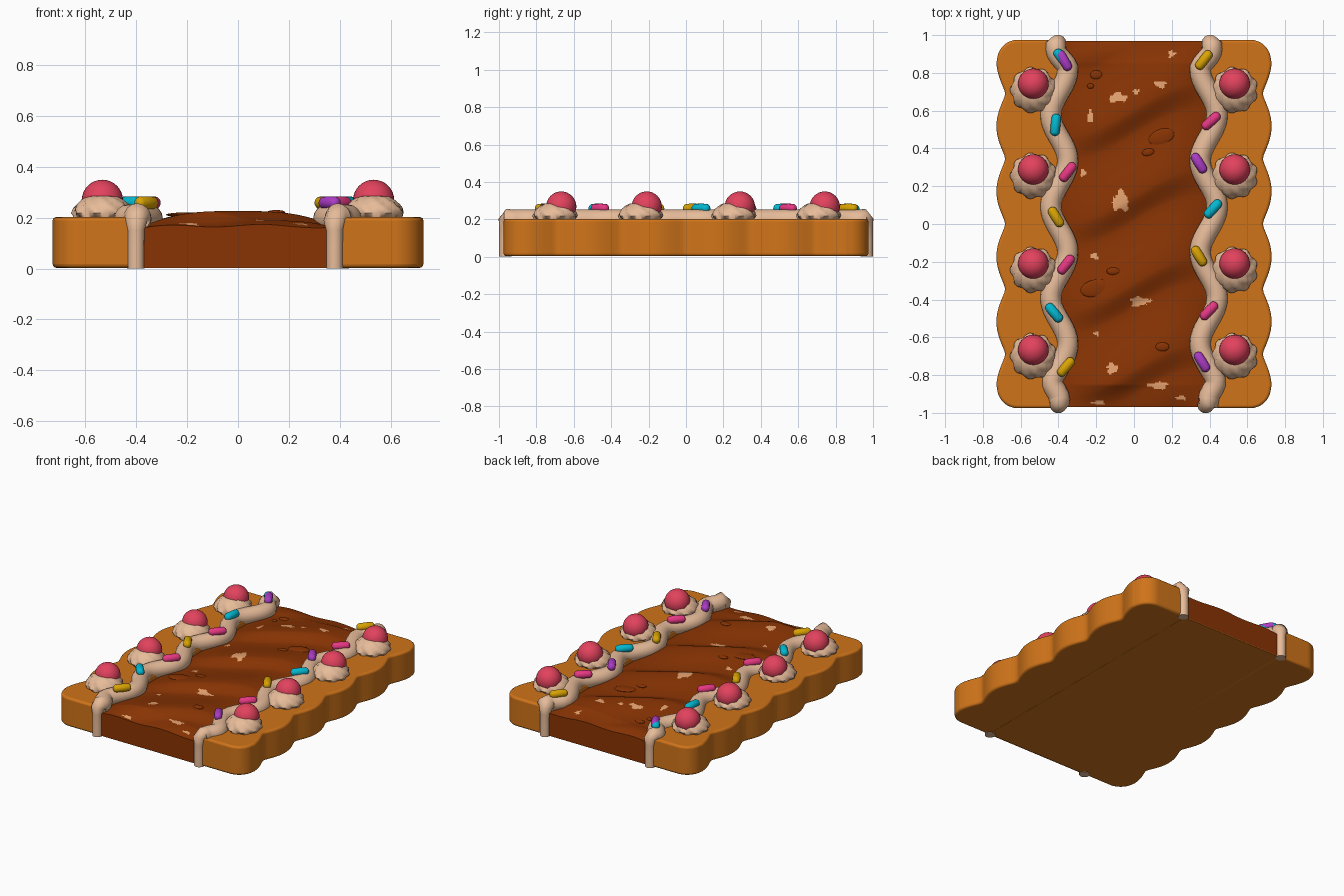
import bpy, bmesh, random
from math import sin, cos, pi, radians, hypot, atan2
from mathutils import Matrix, Vector

random.seed(4)
if "Cube" in bpy.data.objects:
    bpy.data.objects.remove(bpy.data.objects["Cube"])


def material(name, rgb):
    m = bpy.data.materials.new(name)
    m.use_nodes = True
    m.diffuse_color = (*rgb, 1)
    m.node_tree.nodes["Principled BSDF"].inputs["Base Color"].default_value = (*rgb, 1)
    return m


BISCUIT = material("biscuit", (0.63, 0.175, 0.01))
CHOC = material("chocolate", (0.25, 0.034, 0.001))
FLECK = material("nut_fleck", (0.78, 0.36, 0.16))
CREAM = material("cream", (0.80, 0.50, 0.32))
CHERRY = material("cherry_red", (0.76, 0.055, 0.11))
SPRINKLE = {
    "pink": material("pink", (0.80, 0.04, 0.23)),
    "purple": material("purple", (0.41, 0.045, 0.56)),
    "cyan": material("cyan", (0.001, 0.48, 0.64)),
    "yellow": material("yellow", (0.70, 0.37, 0.001)),
}


def finish(name, bm, *mats, angle=40, bevel=0):
    """Turn a bmesh into a shaded object."""
    bmesh.ops.recalc_face_normals(bm, faces=bm.faces)
    mesh = bpy.data.meshes.new(name)
    bm.to_mesh(mesh)
    bm.free()
    ob = bpy.data.objects.new(name, mesh)
    bpy.context.collection.objects.link(ob)
    for m in mats:
        mesh.materials.append(m)
    if bevel:
        mod = ob.modifiers.new("rounded_rim", "BEVEL")
        mod.width, mod.segments = bevel, 3
        mod.limit_method, mod.angle_limit = "ANGLE", radians(60)
    bpy.ops.object.select_all(action="DESELECT")
    ob.select_set(True)
    bpy.context.view_layer.objects.active = ob
    bpy.ops.object.shade_smooth_by_angle(angle=radians(angle))


def skin(bm, rings):
    """Join rings of vertices into a closed tube."""
    n = len(rings[0])
    for lo, hi in zip(rings, rings[1:]):
        for k in range(n):
            bm.faces.new((lo[k], lo[(k + 1) % n], hi[(k + 1) % n], hi[k]))
    bm.faces.new(rings[0])
    bm.faces.new(rings[-1])


# Biscuit: two scalloped sides and a thin floor between them
END, CORNER = 0.975, 0.11


def scallop(y):
    over = abs(y) - (END - CORNER)
    if over > 0:
        return 0.725 - CORNER + (CORNER ** 2 - min(over, CORNER) ** 2) ** 0.5
    return 0.675 + 0.053 * (sin(pi * y / 0.345) ** 2 + 0.02) ** 0.5


def biscuit_side(name, s):
    bm = bmesh.new()
    n = 140
    ys = [END * sin(pi / 2 * (2 * i / n - 1)) for i in range(n + 1)]
    pts = [(0.38, -END)] + [(scallop(y), y) for y in ys] + [(0.38, END)]
    face = bm.faces.new([bm.verts.new((s * x, y, 0.003)) for x, y in pts])
    top = bmesh.ops.extrude_face_region(bm, geom=[face])["geom"]
    verts = [g for g in top if isinstance(g, bmesh.types.BMVert)]
    bmesh.ops.translate(bm, verts=verts, vec=(0, 0, 0.199))
    finish(name, bm, BISCUIT, bevel=0.014)


biscuit_side("biscuit_left", 1)
biscuit_side("biscuit_right", -1)
bm = bmesh.new()
bmesh.ops.create_cube(bm, size=1, matrix=Matrix.Translation((0, 0, 0.011)) @ Matrix.Diagonal((0.78, 1.93, 0.016, 1)))
finish("biscuit_floor", bm, BISCUIT)


# Chocolate filling with slanted folds and nut flecks
HALF = 0.385


def choc_height(x, y):
    dome = max(0, 1 - abs(x / HALF) ** 3)
    fade = min(1, (0.972 - abs(y)) / 0.12)
    t = ((y - 0.25 * x - 0.06 * sin(6 * x) - 0.08) / 0.46 + 0.15) % 1
    fold = t / 0.3 if t < 0.3 else (1 - t) / 0.7
    fold = fold * fold * (3 - 2 * fold)
    ripple = 0.005 * sin(17 * x) * (1 - fade)
    return 0.16 + ripple + dome * (0.008 + 0.022 * fade + 0.036 * fold * fade)


FLECKS = [(-0.085, 0.67, 0.05, 0.025), (-0.23, 0.57, 0.016, 0.035), (0.14, 0.74, 0.03, 0.02),
          (-0.07, 0.12, 0.042, 0.055), (0.03, -0.41, 0.055, 0.024), (-0.115, -0.765, 0.03, 0.03),
          (0.13, -0.855, 0.05, 0.02), (-0.21, -0.17, 0.02, 0.016), (0.2, 0.9, 0.018, 0.02),
          (-0.27, 0.27, 0.016, 0.02), (-0.2, -0.58, 0.016, 0.012), (0.25, -0.92, 0.03, 0.012),
          (0.01, 0.7, 0.016, 0.016), (-0.19, -0.945, 0.04, 0.01)]


def in_fleck(c):
    for x, y, a, b in FLECKS:
        u, v = (c.x - x) / a, (c.y - y) / b
        turn = atan2(v, u)
        if hypot(u, v) < 0.95 + 0.18 * sin(3 * turn + 40 * x) + 0.12 * sin(5 * turn) + random.uniform(-0.1, 0.1):
            return True
    return False


bm = bmesh.new()
bmesh.ops.create_grid(bm, x_segments=110, y_segments=280, size=1)
for v in bm.verts:
    v.co.x *= HALF
    v.co.y *= 0.97
    v.co.z = choc_height(v.co.x, v.co.y)
for f in bm.faces:
    f.material_index = int(in_fleck(f.calc_center_median()))
rim = [e for e in bm.edges if e.is_boundary]
skirt = bmesh.ops.extrude_edge_only(bm, edges=rim)["geom"]
for g in skirt:
    if isinstance(g, bmesh.types.BMVert):
        g.co.z = 0.004
    elif isinstance(g, bmesh.types.BMFace):
        g.material_index = 0
finish("chocolate_filling", bm, CHOC, FLECK, angle=50)

# Chocolate bubbles
BUBBLES = [(0.145, 0.46, 0.07, 0.042, 20), (0.075, 0.38, 0.033, 0.02, 10), (-0.2, 0.79, 0.032, 0.024, 0),
           (-0.23, 0.73, 0.018, 0.014, 0), (-0.205, -0.34, 0.08, 0.045, 12), (-0.11, -0.25, 0.035, 0.02, 0),
           (0.15, -0.65, 0.036, 0.024, 0)]
bm = bmesh.new()
for x, y, a, b, turn in BUBBLES:
    place = Matrix.Translation((x, y, choc_height(x, y))) @ Matrix.Rotation(radians(turn), 4, "Z")
    bmesh.ops.create_uvsphere(bm, u_segments=24, v_segments=12, radius=1,
                              matrix=place @ Matrix.Diagonal((a, b, 0.009, 1)))
finish("chocolate_bubbles", bm, CHOC, angle=60)


# Wavy piped cream that runs down both ends
def icing_x(y):
    wave = 0.396 - 0.045 * cos(2 * pi * (y - 0.82) / 0.485)
    blend = min(1, max(0, (abs(y) - 0.82) / 0.11))
    return wave + (blend * blend * (3 - 2 * blend)) * ((0.413 if y > 0 else 0.395) - wave)


def icing(name, s, front_shift):
    path = [(icing_x(y), y, 0.196, 0.056) for y in [-0.93 + 1.86 * i / 90 for i in range(91)]]
    for end in (-1, 1):
        x = icing_x(0.93 * end)
        foot = x + (front_shift if end < 0 else -0.01)
        drop = [(x, 0.948 * end, 0.203, 0.054), (foot, 0.96 * end, 0.19, 0.044), (foot, 0.965 * end, 0.15, 0.034),
                (foot, 0.967 * end, 0.08, 0.033), (foot, 0.967 * end, 0.0, 0.033)]
        path = path + drop if end > 0 else drop[::-1] + path
    bm = bmesh.new()
    rings, n = [], 16
    for i, (x, y, z, r) in enumerate(path):
        a, b = path[max(i - 1, 0)], path[min(i + 1, len(path) - 1)]
        along = (Vector(b[:3]) - Vector(a[:3])).normalized()
        side = Vector((1, 0, 0)) if abs(along.z) > 0.5 else Vector((along.y, -along.x, 0)).normalized()
        up = side.cross(along).normalized()
        ring = []
        for k in range(n):
            t = 2 * pi * k / n
            p = Vector((x, y, z)) + r * (side * cos(t) + up * sin(t))
            ring.append(bm.verts.new((s * p.x, p.y, max(p.z, 0))))
        rings.append(ring)
    skin(bm, rings)
    finish(name, bm, CREAM, angle=60)


icing("piped_cream_left", 1, -0.015)
icing("piped_cream_right", -1, 0.006)


# Twisted cream rosettes, each with a cherry
PROFILE = [(0.09, 0.195), (0.112, 0.203), (0.12, 0.218), (0.114, 0.236), (0.1, 0.254), (0.082, 0.27),
           (0.06, 0.283), (0.03, 0.288)]


def rosette(name, x, y):
    bm = bmesh.new()
    n, rings = 72, []
    for i, (r, z) in enumerate(PROFILE):
        ring = []
        for k in range(n):
            t = 2 * pi * k / n
            rr = r * (0.9 + 0.13 * abs(cos(4.5 * t + 0.8 * i)))
            ring.append(bm.verts.new((x + rr * cos(t), y + rr * sin(t), z)))
        rings.append(ring)
    skin(bm, rings)
    finish(name, bm, CREAM, angle=50)


for side, s in (("left", 1), ("right", -1)):
    for i, y in enumerate((-0.667, -0.21, 0.288, 0.742)):
        rosette(f"rosette_{side}_{i + 1}", s * 0.533, y - 0.033)
        bm = bmesh.new()
        bmesh.ops.create_uvsphere(bm, u_segments=32, v_segments=16, radius=0.081,
                                  matrix=Matrix.Translation((s * 0.533, y, 0.268)))
        finish(f"cherry_{side}_{i + 1}", bm, CHERRY, angle=60)


# Sprinkles lying on the piped cream: x, y, heading, colour
SPRINKLES = [(-0.37, 0.865, 120, "purple"), (-0.38, 0.876, 128, "cyan"), (-0.415, 0.525, 84, "cyan"),
             (-0.35, 0.275, 52, "pink"), (-0.413, 0.037, 122, "yellow"), (-0.36, -0.215, 52, "pink"),
             (-0.423, -0.47, 130, "cyan"), (-0.36, -0.757, 50, "yellow"), (0.37, 0.868, 52, "yellow"),
             (0.408, 0.545, 42, "pink"), (0.344, 0.322, 122, "purple"), (0.418, 0.08, 48, "cyan"),
             (0.344, -0.17, 122, "yellow"), (0.397, -0.46, 46, "pink"), (0.36, -0.73, 122, "purple")]
for i, (x, y, turn, colour) in enumerate(SPRINKLES):
    z = 0.254 if turn == 128 else 0.258
    bm = bmesh.new()
    bmesh.ops.create_uvsphere(bm, u_segments=16, v_segments=10, radius=0.026, matrix=Matrix.Rotation(pi / 2, 4, "Y"))
    for v in bm.verts:
        if abs(v.co.x) > 1e-4:
            v.co.x += 0.033 if v.co.x > 0 else -0.033
    bmesh.ops.transform(bm, verts=bm.verts, matrix=Matrix.Translation((x, y, z)) @ Matrix.Rotation(radians(turn), 4, "Z"))
    finish(f"sprinkle_{colour}_{i + 1}", bm, SPRINKLE[colour], angle=60)
